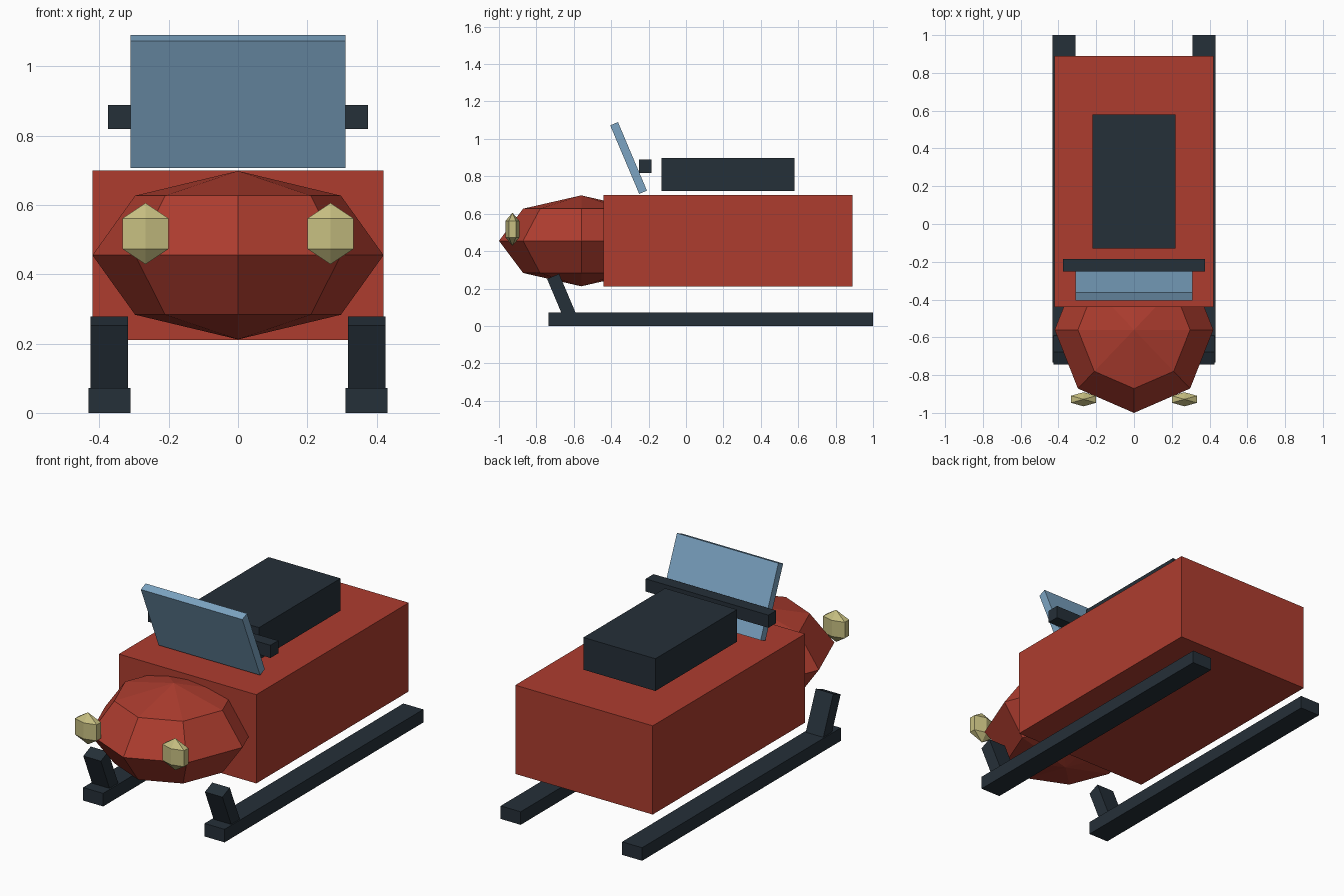
import bpy
import math

if "Cube" in bpy.data.objects:
    bpy.data.objects.remove(bpy.data.objects["Cube"])


def material(name, rgb):
    m = bpy.data.materials.new(name)
    m.diffuse_color = (*rgb, 1.0)
    m.use_nodes = True
    m.node_tree.nodes["Principled BSDF"].inputs["Base Color"].default_value = m.diffuse_color
    return m


RED = material("red_paint", (0.42, 0.046, 0.028))
DARK = material("dark_charcoal", (0.0185, 0.029, 0.040))
BLUE = material("blue_glass", (0.20, 0.37, 0.54))
CREAM = material("pale_yellow", (0.57, 0.52, 0.22))


def finish(name, mat, size, rot=0.0):
    ob = bpy.context.object
    ob.name = name
    ob.scale = size
    ob.rotation_euler.x = rot
    ob.data.materials.append(mat)
    return ob


def box(name, mat, centre, size, rot=0.0):
    bpy.ops.mesh.primitive_cube_add(size=1, location=centre)
    return finish(name, mat, size, rot)


def ball(name, mat, centre, radii, segments, rings):
    bpy.ops.mesh.primitive_uv_sphere_add(
        segments=segments, ring_count=rings, radius=1, location=centre)
    return finish(name, mat, radii)


LEAN = 0.4  # forward tilt shared by the windscreen and struts

# Body and faceted nose
box("body", RED, (0, 0.225, 0.455), (0.84, 1.33, 0.49))
ball("nose", RED, (0, -0.56, 0.455), (0.42, 0.44, 0.243), 8, 4)

# Seat, handlebar and windscreen
box("seat", DARK, (0, 0.225, 0.81), (0.44, 0.712, 0.178))
box("handlebar", DARK, (0, -0.218, 0.854), (0.75, 0.068, 0.07))
box("windscreen", BLUE, (0, -0.307, 0.898), (0.62, 0.045, 0.398), LEAN)

# Paired parts: runners, struts and headlights
for side, s in (("left", -1), ("right", 1)):
    box(side + "_ski", DARK, (s * 0.371, 0.133, 0.036), (0.122, 1.734, 0.072))
    box(side + "_strut", DARK, (s * 0.3715, -0.662, 0.150), (0.107, 0.07, 0.25), LEAN)
    ball(side + "_headlight", CREAM, (s * 0.267, -0.928, 0.517),
         (0.0885, 0.043, 0.0885), 6, 3)
